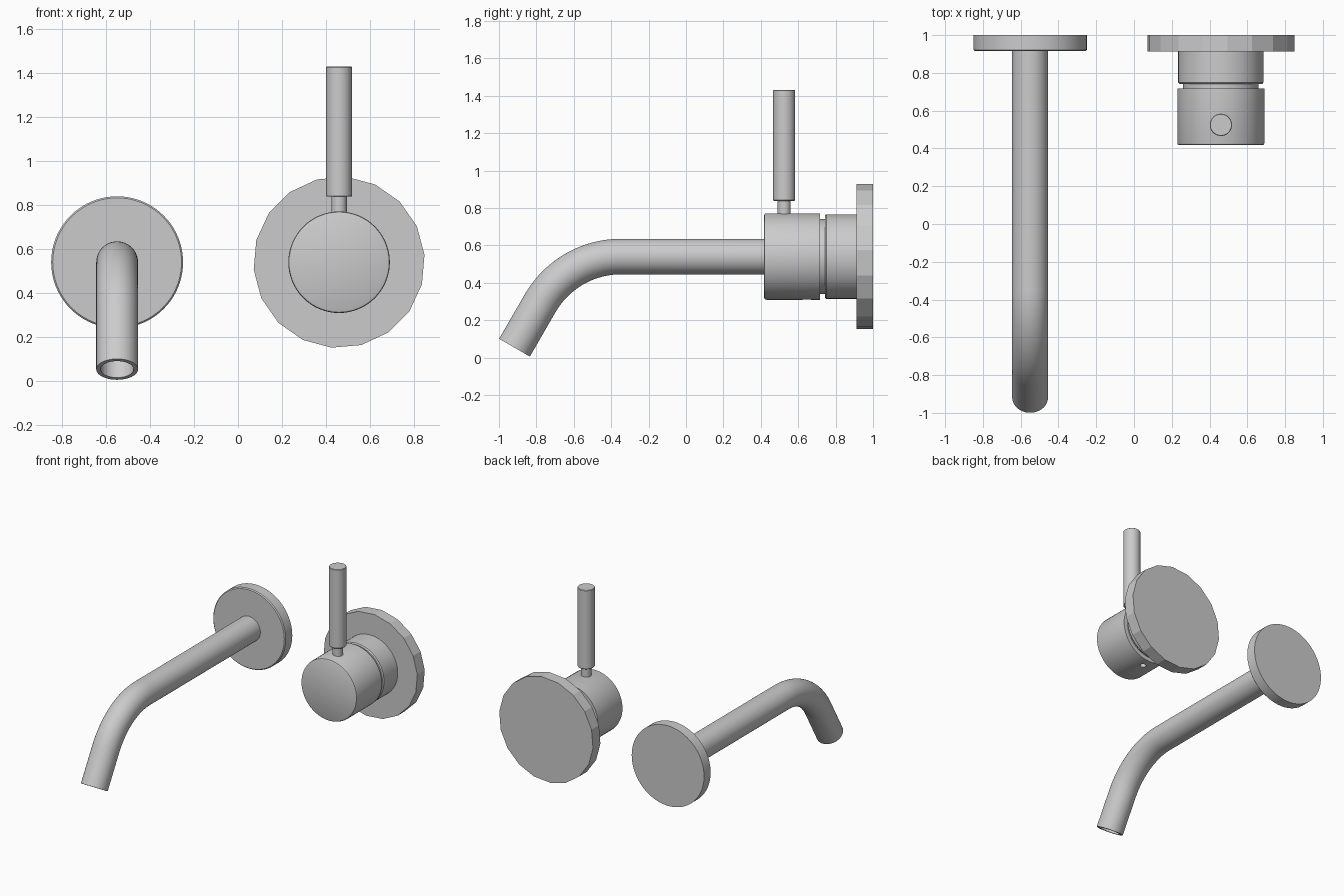
import bpy, bmesh, math
from mathutils import Vector

if "Cube" in bpy.data.objects:
    bpy.data.objects.remove(bpy.data.objects["Cube"])


def sweep(name, stations, sides, phase=0.0, smooth=True):
    """Skin rings given as (centre, direction, radius), capped at both ends."""
    bm = bmesh.new()
    rings = []
    for centre, direction, radius in stations:
        d = Vector(direction).normalized()
        u = Vector((1, 0, 0))
        v = d.cross(u)
        rings.append([bm.verts.new(Vector(centre) + radius * (math.cos(a) * u + math.sin(a) * v))
                      for a in (phase + 2 * math.pi * i / sides for i in range(sides))])
    for a, b in zip(rings, rings[1:]):
        for i in range(sides):
            j = (i + 1) % sides
            bm.faces.new((a[i], a[j], b[j], b[i]))
    bm.faces.new(rings[0])
    bm.faces.new(rings[-1])
    bmesh.ops.recalc_face_normals(bm, faces=bm.faces)
    mesh = bpy.data.meshes.new(name)
    bm.to_mesh(mesh)
    bm.free()
    ob = bpy.data.objects.new(name, mesh)
    bpy.context.collection.objects.link(ob)
    if smooth:
        shade(ob)
    return ob


def shade(ob):
    bpy.ops.object.select_all(action='DESELECT')
    ob.select_set(True)
    bpy.context.view_layer.objects.active = ob
    bpy.ops.object.shade_smooth_by_angle(angle=math.radians(30))


def turned(name, x, z, profile, sides=64, **kw):
    """Round part on a front-back axis; profile is (y, radius)."""
    return sweep(name, [((x, y, z), (0, -1, 0), r) for y, r in profile], sides, **kw)


def upright(name, x, y, profile, sides=40):
    """Round part on a vertical axis; profile is (z, radius)."""
    return sweep(name, [((x, y, z), (0, 0, 1), r) for z, r in profile], sides)


SX, HX, CZ = -0.55, 0.46, 0.54

# Spout wall flange
turned("spout_flange", SX, CZ, [(1.0, 0.30), (0.922, 0.30), (0.915, 0.293)], 80)

# Bent spout with an open, hollow outlet
R, OUT, INN, BEND, TAIL, Y0 = 0.5, 0.095, 0.075, math.radians(60), 0.274, -0.347
stations = [((SX, 0.93, CZ), (0, -1, 0), OUT)]
for i in range(25):
    a = BEND * i / 24
    d = Vector((0, -math.cos(a), -math.sin(a)))
    c = Vector((SX, Y0 - R * math.sin(a), CZ - R * (1 - math.cos(a))))
    stations.append((c, d, OUT))
tip = c + d * TAIL
stations += [(tip, d, OUT), (tip, d, INN), (c, d, INN)]
sweep("spout", stations, 48)

# Faceted mixer backplate
turned("mixer_backplate", HX, CZ, [(1.0, 0.39), (0.912, 0.39)], 18,
       phase=math.radians(5), smooth=False)

# Fixed mixer body with narrow neck
turned("mixer_body", HX, CZ, [(0.92, 0.226), (0.75, 0.226), (0.742, 0.219),
                              (0.742, 0.20), (0.70, 0.20)])

# Turning head with softened front edge
head = turned("mixer_head", HX, CZ, [(0.717, 0.231), (0.43, 0.231), (0.421, 0.228),
                                     (0.417, 0.22)], smooth=False)

# Set-screw hole under the head
cutter = upright("screw_hole_cutter", HX, 0.645, [(0.25, 0.022), (0.35, 0.022)], 24)
cutter.hide_render = True
bpy.context.view_layer.objects.active = head
mod = head.modifiers.new("screw_hole", 'BOOLEAN')
mod.operation = 'DIFFERENCE'
mod.object = cutter
bpy.ops.object.modifier_apply(modifier=mod.name)
bpy.data.objects.remove(cutter)
shade(head)

# Lever stem and rod
upright("lever_stem", HX, 0.525, [(0.74, 0.035), (0.85, 0.035)])
upright("lever_rod", HX, 0.525, [(0.838, 0.056), (0.842, 0.059), (1.427, 0.059), (1.43, 0.056)])
